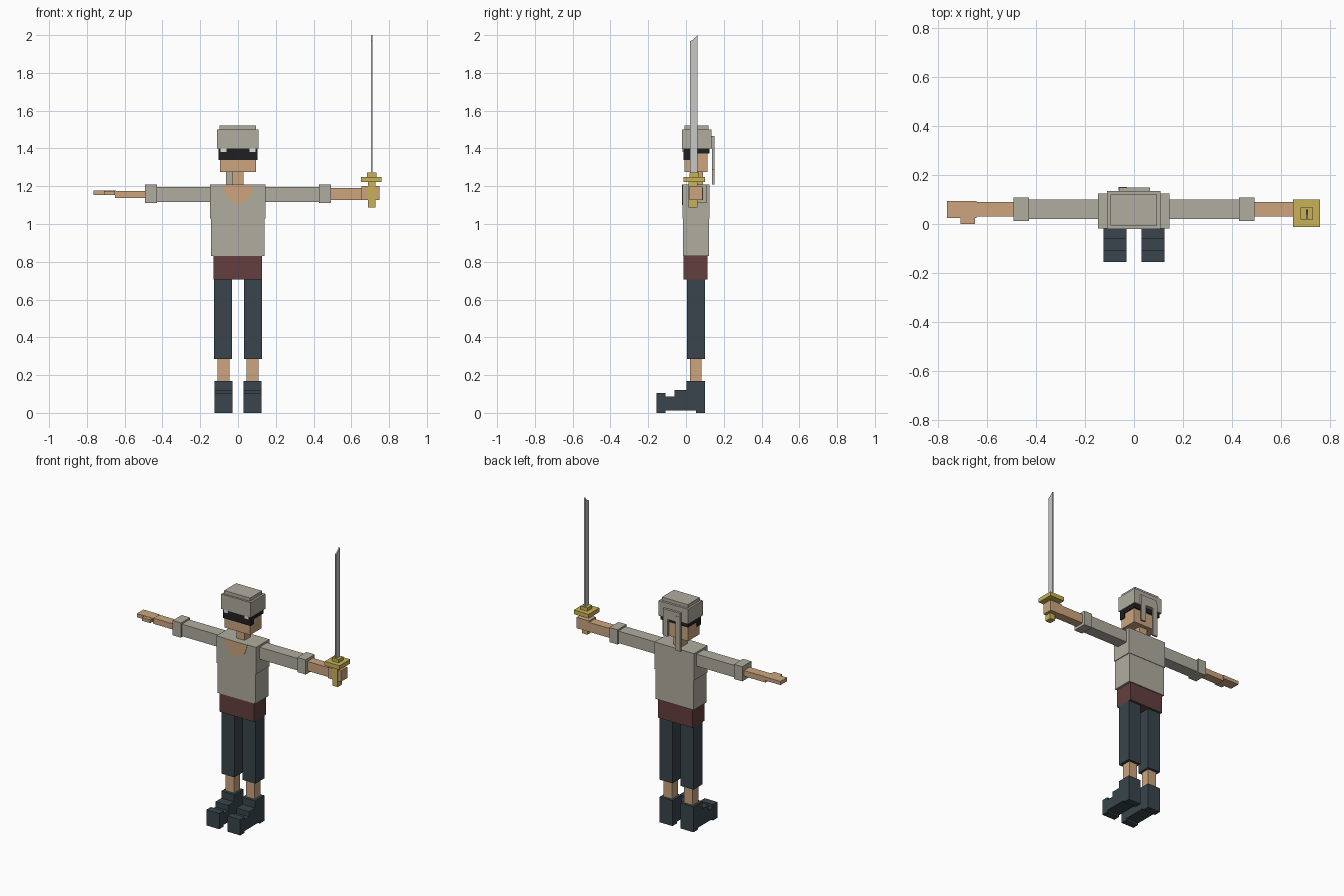
import bpy
import bmesh

cube = bpy.data.objects.get("Cube")
if cube:
    bpy.data.objects.remove(cube, do_unlink=True)


def material(name, hex_code):
    """Flat material from an sRGB hex string, stored as linear values."""
    srgb = [int(hex_code[i:i + 2], 16) / 255 for i in (0, 2, 4)]
    rgb = [c / 12.92 if c < 0.04 else ((c + 0.055) / 1.055) ** 2.4 for c in srgb]
    mat = bpy.data.materials.new(name)
    mat.use_nodes = True
    mat.diffuse_color = (*rgb, 1)
    bsdf = mat.node_tree.nodes["Principled BSDF"]
    bsdf.inputs["Base Color"].default_value = (*rgb, 1)
    bsdf.inputs["Roughness"].default_value = 0.9
    return mat


CLOTH = material("beige cloth", "b0ac9f")
SKIN = material("skin", "cca57f")
SASH = material("maroon sash", "643f3f")
TROUSER = material("dark slate", "38454c")
GOLD = material("gold", "c9b257")
STEEL = material("steel", "c8c8c6")
BLACK = material("black mask", "202020")
WHITE = material("eye white", "dededb")


def finish(name, bm, mat):
    bmesh.ops.recalc_face_normals(bm, faces=bm.faces)
    mesh = bpy.data.meshes.new(name)
    bm.to_mesh(mesh)
    bm.free()
    mesh.materials.append(mat)
    obj = bpy.data.objects.new(name, mesh)
    bpy.context.collection.objects.link(obj)
    return obj


def box(name, x, y, z, mat):
    """Box from (min, max) ranges on each axis."""
    bm = bmesh.new()
    bmesh.ops.create_cube(bm, size=1)
    for v in bm.verts:
        v.co = [r[0] if c < 0 else r[1] for c, r in zip(v.co, (x, y, z))]
    return finish(name, bm, mat)


def prism(name, points, depth, mat, axis):
    """Outline extruded between two depths along the x or y axis."""
    bm = bmesh.new()
    a, b = depth
    place = (lambda p: (a, *p)) if axis == "x" else (lambda p: (p[0], a, p[1]))
    face = bm.faces.new([bm.verts.new(place(p)) for p in points])
    out = bmesh.ops.extrude_face_region(bm, geom=[face])
    moved = [g for g in out["geom"] if isinstance(g, bmesh.types.BMVert)]
    bmesh.ops.translate(bm, verts=moved, vec=(b - a, 0, 0) if axis == "x" else (0, b - a, 0))
    return finish(name, bm, mat)


def span(side, inner, outer):
    return tuple(sorted((side * inner, side * outer)))


# Torso, sash and open collar
box("chest", (-0.147, 0.145), (-0.018, 0.125), (1.03, 1.21), CLOTH)
box("waist", (-0.142, 0.14), (-0.016, 0.122), (0.83, 1.03), CLOTH)
box("sash", (-0.13, 0.126), (-0.012, 0.115), (0.705, 0.83), SASH)
prism("collar_opening", [(-0.083, 1.21), (-0.068, 1.155), (-0.035, 1.115), (0, 1.1),
                         (0.035, 1.115), (0.068, 1.155), (0.083, 1.21)],
      (-0.021, -0.015), SKIN, "y")
box("neck", (-0.03, 0.03), (0.025, 0.09), (1.2, 1.28), SKIN)

# Legs and stepped boots
BOOT = [(0.1, 0), (0.1, 0.17), (0.003, 0.17), (0.003, 0.122), (-0.06, 0.122),
        (-0.06, 0.087), (-0.108, 0.087), (-0.108, 0.105), (-0.155, 0.105),
        (-0.155, 0), (-0.108, 0), (-0.108, 0.012), (0.053, 0.012), (0.053, 0)]
for side, label in ((1, "left"), (-1, "right")):
    box(label + "_trouser", span(side, 0.031, 0.126), (0.005, 0.1), (0.285, 0.705), TROUSER)
    box(label + "_shin", span(side, 0.045, 0.108), (0.022, 0.083), (0.16, 0.29), SKIN)
    prism(label + "_boot", BOOT, span(side, 0.03, 0.125), TROUSER, "x")

    # Sleeves and cuffs
    box(label + "_sleeve", span(side, 0.14, 0.44), (0.02, 0.1), (1.117, 1.197), CLOTH)
    box(label + "_cuff", span(side, 0.43, 0.492), (0.012, 0.108), (1.11, 1.208), CLOTH)

# Right arm with a flat open hand
box("right_forearm", (-0.65, -0.49), (0.03, 0.09), (1.138, 1.176), SKIN)
box("right_fingers", (-0.765, -0.645), (0.024, 0.094), (1.153, 1.177), SKIN)
box("right_thumb", (-0.71, -0.65), (0.0, 0.03), (1.153, 1.175), SKIN)

# Left arm with a closed hand
box("left_forearm", (0.49, 0.66), (0.03, 0.09), (1.128, 1.191), SKIN)
box("left_hand", (0.655, 0.748), (0.018, 0.088), (1.127, 1.2), SKIN)

# Sword
box("sword_grip", (0.688, 0.728), (0.014, 0.06), (1.088, 1.225), GOLD)
box("sword_guard", (0.65, 0.76), (-0.013, 0.1), (1.222, 1.25), GOLD)
box("guard_collar", (0.682, 0.732), (0.018, 0.068), (1.25, 1.272), GOLD)
prism("sword_blade", [(0.022, 1.25), (0.06, 1.25), (0.06, 2.0), (0.048, 1.985),
                      (0.036, 1.975), (0.022, 1.968)], (0.703, 0.711), STEEL, "x")

# Head, mask and eyes
box("head", (-0.095, 0.095), (-0.007, 0.115), (1.275, 1.41), SKIN)
box("mask_band", (-0.102, 0.102), (-0.014, 0.124), (1.372, 1.402), BLACK)
box("mask_front", (-0.102, 0.102), (-0.014, 0.025), (1.34, 1.375), BLACK)
for side, label in ((1, "left"), (-1, "right")):
    box(label + "_eye", span(side, 0.062, 0.092), (-0.018, -0.013), (1.382, 1.4), WHITE)

# Head wrap with a knot and two hanging tails
box("head_wrap", (-0.11, 0.108), (-0.02, 0.135), (1.4, 1.5), CLOTH)
box("wrap_crown", (-0.097, 0.094), (-0.007, 0.12), (1.5, 1.522), CLOTH)
box("wrap_knot", (-0.062, 0.066), (0.133, 0.15), (1.4, 1.465), CLOTH)
box("long_tail", (-0.063, -0.028), (0.138, 0.152), (1.21, 1.44), CLOTH)
box("short_tail", (0.03, 0.064), (0.138, 0.15), (1.285, 1.42), CLOTH)
